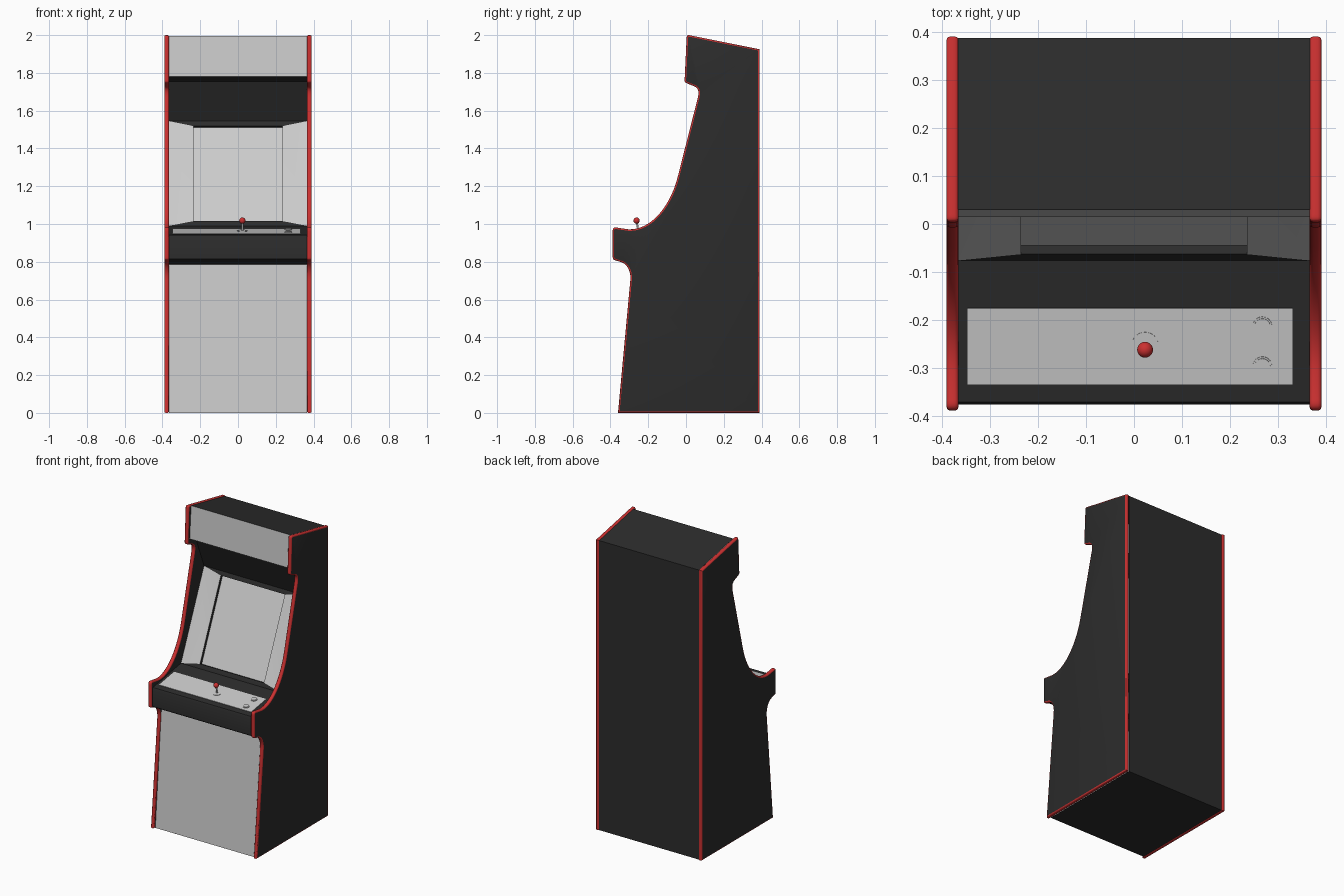
import bpy, bmesh, math
from mathutils import Vector, Matrix
from mathutils.geometry import interpolate_bezier

if "Cube" in bpy.data.objects:
    bpy.data.objects.remove(bpy.data.objects["Cube"])


def material(name, rgb):
    m = bpy.data.materials.new(name)
    m.diffuse_color = (*rgb, 1)
    m.use_nodes = True
    m.node_tree.nodes["Principled BSDF"].inputs["Base Color"].default_value = m.diffuse_color
    return m


BLACK = material("black", (0.025, 0.025, 0.025))
RED = material("red", (0.6, 0.03, 0.03))
GREY = material("grey", (0.8, 0.8, 0.8))


def add_object(name, bm, *mats):
    me = bpy.data.meshes.new(name)
    bm.to_mesh(me)
    bm.free()
    ob = bpy.data.objects.new(name, me)
    bpy.context.collection.objects.link(ob)
    for m in mats:
        if m:
            me.materials.append(m)
    return ob


# Side panel outline in (y, z); four-point entries are curves
OUTLINE = [
    [(-.36, 0)],
    [(-.295, .70), (-.288, .75), (-.315, .79), (-.34, .797)],
    [(-.375, .808), (-.388, .812), (-.388, .815), (-.388, .83)],
    [(-.388, .96), (-.39, .985), (-.375, .985), (-.36, .98)],
    [(-.305, .972), (-.19, .965), (-.085, 1.09), (-.045, 1.245)],
    [(.063, 1.67), (.07, 1.70), (.065, 1.72), (.045, 1.728)],
    [(.005, 1.745), (-.008, 1.75), (-.008, 1.755), (-.007, 1.77)],
    [(.003, 1.98), (.004, 2.0), (.008, 2.001), (.02, 1.999)],
    [(.39, 1.925)],
    [(.39, 0)],
]


def outline_points():
    pts = []
    for seg in OUTLINE:
        if len(seg) == 1:
            pts += seg
        else:
            n = 16 if seg[0] == (-.305, .972) else 8
            knots = [Vector((0, *p)) for p in seg]
            pts += [(p.y, p.z) for p in interpolate_bezier(*knots, n)]
    return pts


# Side panels: dark boards with rounded red edge trim
def side_panel(name, x0, thick=.025):
    bm = bmesh.new()
    face = bm.faces.new([bm.verts.new((x0, y, z)) for y, z in outline_points()])
    ext = bmesh.ops.extrude_face_region(bm, geom=[face], use_keep_orig=True)
    bmesh.ops.translate(bm, vec=(thick, 0, 0),
                        verts=[v for v in ext["geom"] if isinstance(v, bmesh.types.BMVert)])
    bmesh.ops.recalc_face_normals(bm, faces=bm.faces)
    rim = [e for e in bm.edges if abs(e.verts[0].co.x - e.verts[1].co.x) < 1e-6]
    bmesh.ops.bevel(bm, geom=rim, offset=.008, segments=3, profile=.5, affect='EDGES')
    for f in bm.faces:
        f.material_index = 0 if len(f.verts) > 10 else 1
    add_object(name, bm, BLACK, RED)


side_panel("left_side_panel", -.39)
side_panel("right_side_panel", .365)

HALF = .366


# Boards spanning between the sides, following a (y, z) path
def board(name, path, mat=None):
    bm = bmesh.new()
    rows = [[bm.verts.new((s * HALF, y, z)) for s in (-1, 1)] for y, z in path]
    for a, b in zip(rows, rows[1:]):
        bm.faces.new((a[0], a[1], b[1], b[0]))
    add_object(name, bm, mat)


board("lower_front_panel", [(-.345, 0), (-.28, .785)])
board("control_box", [(-.28, .785), (-.37, .812), (-.375, .82), (-.375, .93),
                      (-.37, .941), (-.076, .99)], BLACK)
board("speaker_panel", [(.165, 1.545), (.08, 1.755), (.015, 1.78)], BLACK)
board("marquee", [(.015, 1.78), (.03, 1.995)])
board("cabinet_shell", [(.03, 1.995), (.387, 1.922), (.387, .001), (-.345, .001)], BLACK)

# Screen surround with a stepped recess for the screen
low, high = Vector((0, -.076, .99)), Vector((0, .165, 1.545))
inward = Vector((0, high.z - low.z, low.y - high.y)).normalized()
bm = bmesh.new()


def ring(half, t, depth):
    corners = [(-half, t), (half, t), (half, 1 - t), (-half, 1 - t)]
    return [bm.verts.new(low.lerp(high, k) + inward * depth + Vector((x, 0, 0)))
            for x, k in corners]


rings = [ring(HALF, 0, 0), ring(.235, .047, .002), ring(.235, .047, .022)]
for n, (a, b) in enumerate(zip(rings, rings[1:])):
    for i in range(4):
        j = (i + 1) % 4
        f = bm.faces.new((a[i], a[j], b[j], b[i]))
        f.material_index = 1 if n == 0 and i % 2 else 0
bm.faces.new(rings[-1]).material_index = 1
add_object("screen_and_bezel", bm, BLACK, GREY)

# Sloped control deck frame of reference
SLOPE = math.atan2(.049, .294)


def on_deck(x, y, h=0):
    tilt = Matrix.Rotation(SLOPE, 4, 'X')
    base = Vector((x, y, .941 + (y + .37) * math.tan(SLOPE)))
    return Matrix.Translation(base) @ tilt @ Matrix.Translation((0, 0, h))


def deck_cylinder(name, x, y, r, h, mat=None):
    bm = bmesh.new()
    bmesh.ops.create_cone(bm, cap_ends=True, segments=32, radius1=r, radius2=r,
                          depth=h, matrix=on_deck(x, y, h / 2))
    add_object(name, bm, mat)


# Control overlay plate
bm = bmesh.new()
bmesh.ops.create_cube(bm, size=1, matrix=on_deck(-.008, -.254, .001)
                      @ Matrix.Diagonal((.676, .16, .004, 1)))
add_object("control_overlay", bm)

# Buttons
for label, y in (("rear", -.212), ("front", -.295)):
    deck_cylinder(label + "_button_collar", .267, y, .02, .006)
    deck_cylinder(label + "_button", .267, y, .0165, .009)

# Joystick
deck_cylinder("joystick_washer", .023, -.252, .028, .005)
deck_cylinder("joystick_shaft", .023, -.252, .005, .055)
bm = bmesh.new()
bmesh.ops.create_uvsphere(bm, u_segments=24, v_segments=16, radius=.0165,
                          matrix=on_deck(.023, -.252, .058))
add_object("joystick_ball", bm, RED)

# Smooth the rounded parts, keep the corners sharp
bpy.ops.object.select_all(action='SELECT')
bpy.context.view_layer.objects.active = bpy.data.objects["joystick_ball"]
bpy.ops.object.shade_smooth_by_angle(angle=math.radians(32))
